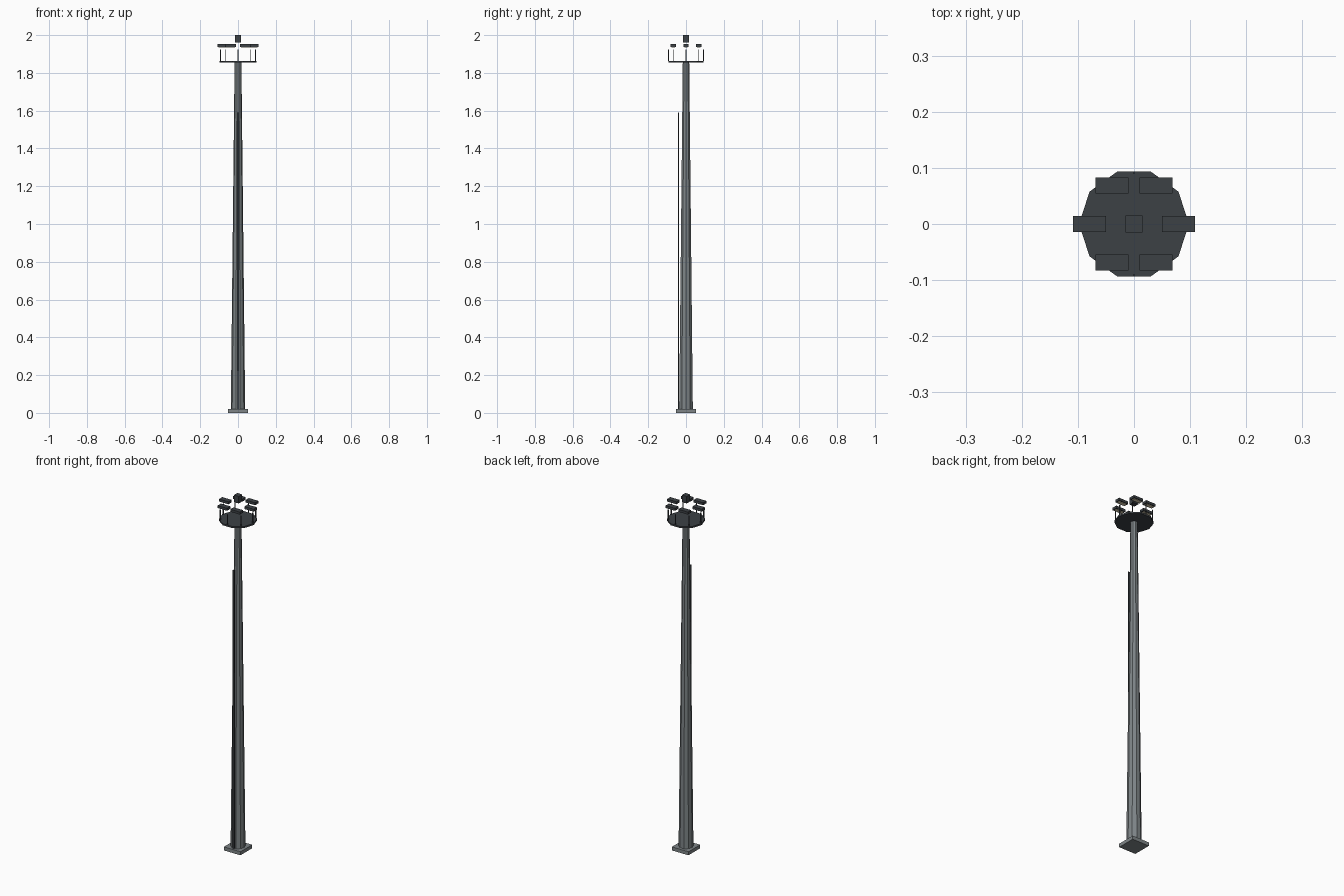
import bpy, math

if "Cube" in bpy.data.objects:
    bpy.data.objects.remove(bpy.data.objects["Cube"])


def material(name, rgb):
    m = bpy.data.materials.new(name)
    m.diffuse_color = (*rgb, 1)
    m.use_nodes = True
    m.node_tree.nodes["Principled BSDF"].inputs["Base Color"].default_value = m.diffuse_color
    return m


STEEL = material("grey steel", (0.21, 0.235, 0.245))
DARK = material("dark metal", (0.045, 0.053, 0.06))
LENS = material("warm lens", (0.75, 0.68, 0.48))


def finish(name, mat):
    ob = bpy.context.object
    ob.name = name
    ob.data.materials.append(mat)
    return ob


def box(name, loc, size, mat):
    bpy.ops.mesh.primitive_cube_add(size=1, location=loc)
    ob = bpy.context.object
    ob.scale = size
    bpy.ops.object.transform_apply(location=False, rotation=False, scale=True)
    return finish(name, mat)


def cone(name, sides, r1, r2, z1, z2, mat, x=0, y=0):
    # half-turn offsets keep a corner on the x axis
    bpy.ops.mesh.primitive_cone_add(vertices=sides, radius1=r1, radius2=r2, depth=z2 - z1,
                                    location=(x, y, (z1 + z2) / 2), rotation=(0, 0, math.pi / 2))
    return finish(name, mat)


# base plate and tapered mast
box("base_plate", (0, 0, 0.01), (0.104, 0.104, 0.02), STEEL)
cone("mast", 10, 0.038, 0.018, 0.02, 1.858, STEEL)

# climbing rail on the front of the mast
box("climbing_rail", (0, -0.039, 0.805), (0.01, 0.006, 1.57), DARK)

# service platform with posts
cone("platform", 10, 0.098, 0.098, 1.855, 1.864, DARK)
for i in range(8):
    a = i * math.pi / 4
    box(f"post_{i}", (0.092 * math.cos(a), 0.092 * math.sin(a), 1.893), (0.004, 0.004, 0.062), DARK)

# ring of floodlights with lenses underneath
for i in range(6):
    a = i * math.pi / 3
    x, y = 0.079 * math.cos(a), 0.079 * math.sin(a)
    box(f"floodlight_{i}", (x, y, 1.945), (0.059, 0.029, 0.014), DARK)
    box(f"lens_{i}", (x, y, 1.937), (0.046, 0.018, 0.003), LENS)

# top beacon
box("beacon", (0, 0, 1.98), (0.03, 0.03, 0.04), DARK)
